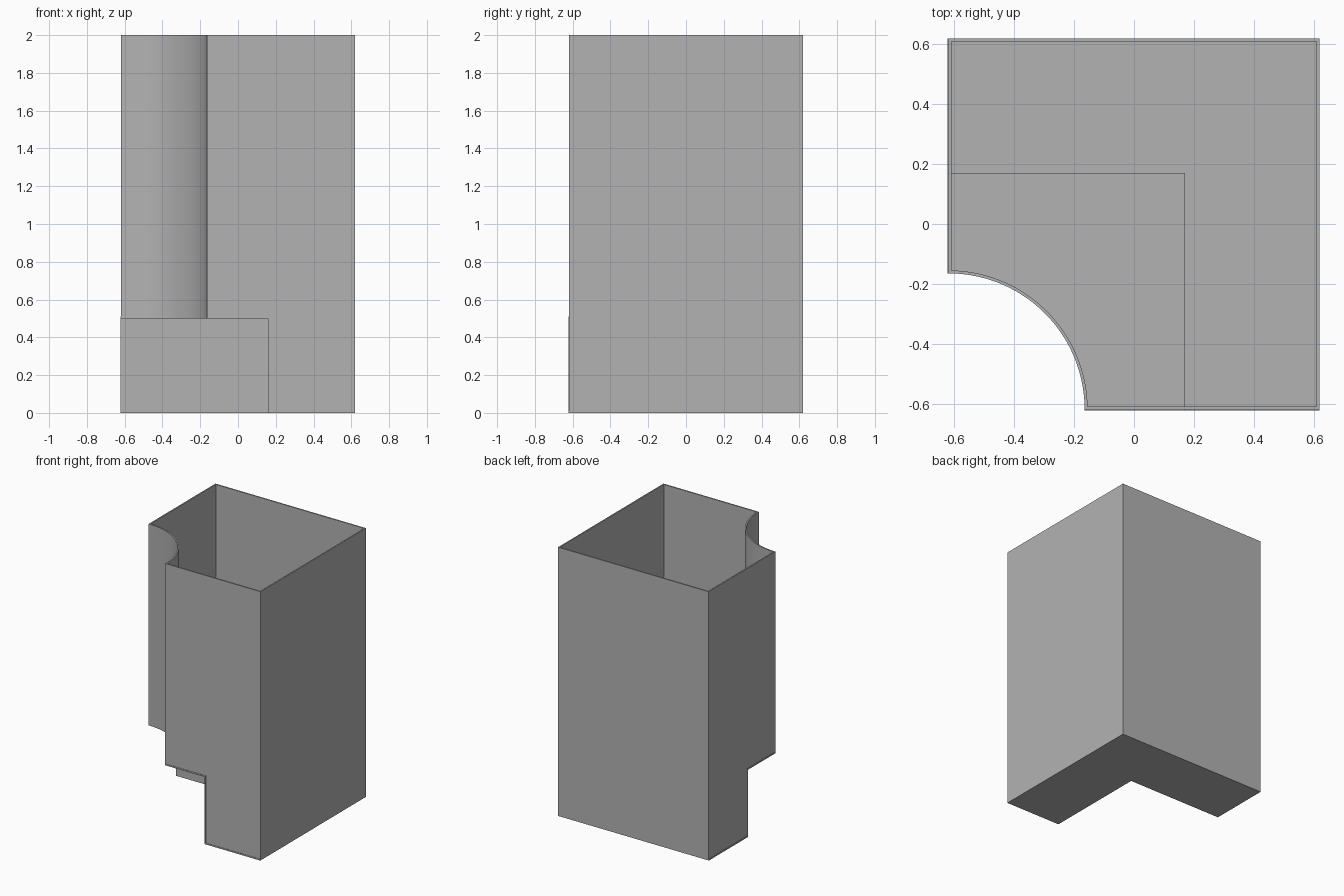
import bpy
import bmesh
from math import sin, cos, pi, radians

if "Cube" in bpy.data.objects:
    bpy.data.objects.remove(bpy.data.objects["Cube"])

HALF = 0.62      # half the plan width
HEIGHT = 2.0
WALL = 0.01      # sheet thickness
RADIUS = 0.455   # rounded corner notch
RECESS = 0.16    # inner corner of the square notch under the ledge
LEDGE = 0.5      # underside of the ledge
LIP = 0.003      # how far the base sheet stands proud of the walls

grey = bpy.data.materials.new("plain_grey")
grey.use_nodes = True
colour = (0.45, 0.45, 0.45, 1)
grey.diffuse_color = colour
grey.node_tree.nodes["Principled BSDF"].inputs["Base Color"].default_value = colour


def prism(name, outline, z0, z1):
    """Extrude a counter-clockwise plan outline between two heights."""
    bm = bmesh.new()
    low = [bm.verts.new((x, y, z0)) for x, y in outline]
    high = [bm.verts.new((x, y, z1)) for x, y in outline]
    bm.faces.new(low[::-1])
    bm.faces.new(high)
    for i in range(len(low)):
        j = (i + 1) % len(low)
        bm.faces.new((low[i], low[j], high[j], high[i]))
    mesh = bpy.data.meshes.new(name)
    bm.to_mesh(mesh)
    bm.free()
    mesh.materials.append(grey)
    obj = bpy.data.objects.new(name, mesh)
    bpy.context.collection.objects.link(obj)
    return obj


def block(name, x0, x1, y0, y1, z0, z1):
    return prism(name, [(x0, y0), (x1, y0), (x1, y1), (x0, y1)], z0, z1)


def notched_plan(inset, steps=48):
    """Square plan with a quarter circle scooped from the front corner."""
    h, r = HALF - inset, RADIUS + inset
    start = math_start = 0.0 if inset == 0 else inset / r
    points = [(h, -h), (h, h), (-h, h)]
    for i in range(steps + 1):
        a = pi / 2 - start - (pi / 2 - 2 * start) * i / steps
        points.append((-HALF + r * cos(a), -HALF + r * sin(a)))
    # keep the arc ends on the straight walls
    points[3] = (-h, points[3][1])
    points[-1] = (points[-1][0], -h)
    return points


def subtract(target, cutter):
    mod = target.modifiers.new("cut", 'BOOLEAN')
    mod.operation = 'DIFFERENCE'
    mod.solver = 'EXACT'
    mod.object = cutter
    bpy.context.view_layer.objects.active = target
    bpy.ops.object.modifier_apply(modifier=mod.name)
    bpy.data.objects.remove(cutter)


# Hollow shell with a stepped floor, open at the top
shell = prism("open_shell", notched_plan(0), 0, HEIGHT)
subtract(shell, block("recess", -1, RECESS, -1, RECESS, -1, LEDGE))
cavity = prism("cavity", notched_plan(WALL), WALL, HEIGHT + 0.1)
inner = RECESS + WALL
subtract(cavity, block("inner_recess", -1, inner, -1, inner, -1, LEDGE + WALL))
subtract(shell, cavity)

bpy.ops.object.select_all(action='DESELECT')
shell.select_set(True)
bpy.context.view_layer.objects.active = shell
bpy.ops.object.shade_smooth_by_angle(angle=radians(30))

# Proud edges of the base sheet, on the front and repeated on the right side
strips = {
    "floor_lip": (RECESS, HALF, 0, WALL),
    "riser_lip": (RECESS, inner, WALL, LEDGE),
    "ledge_lip": (RADIUS - HALF, inner, LEDGE, LEDGE + WALL),
}
for name, (a, b, z0, z1) in strips.items():
    block("front_" + name, a, b, -HALF - LIP, -HALF, z0, z1)
    block("right_" + name, -HALF - LIP, -HALF, a, b, z0, z1)
